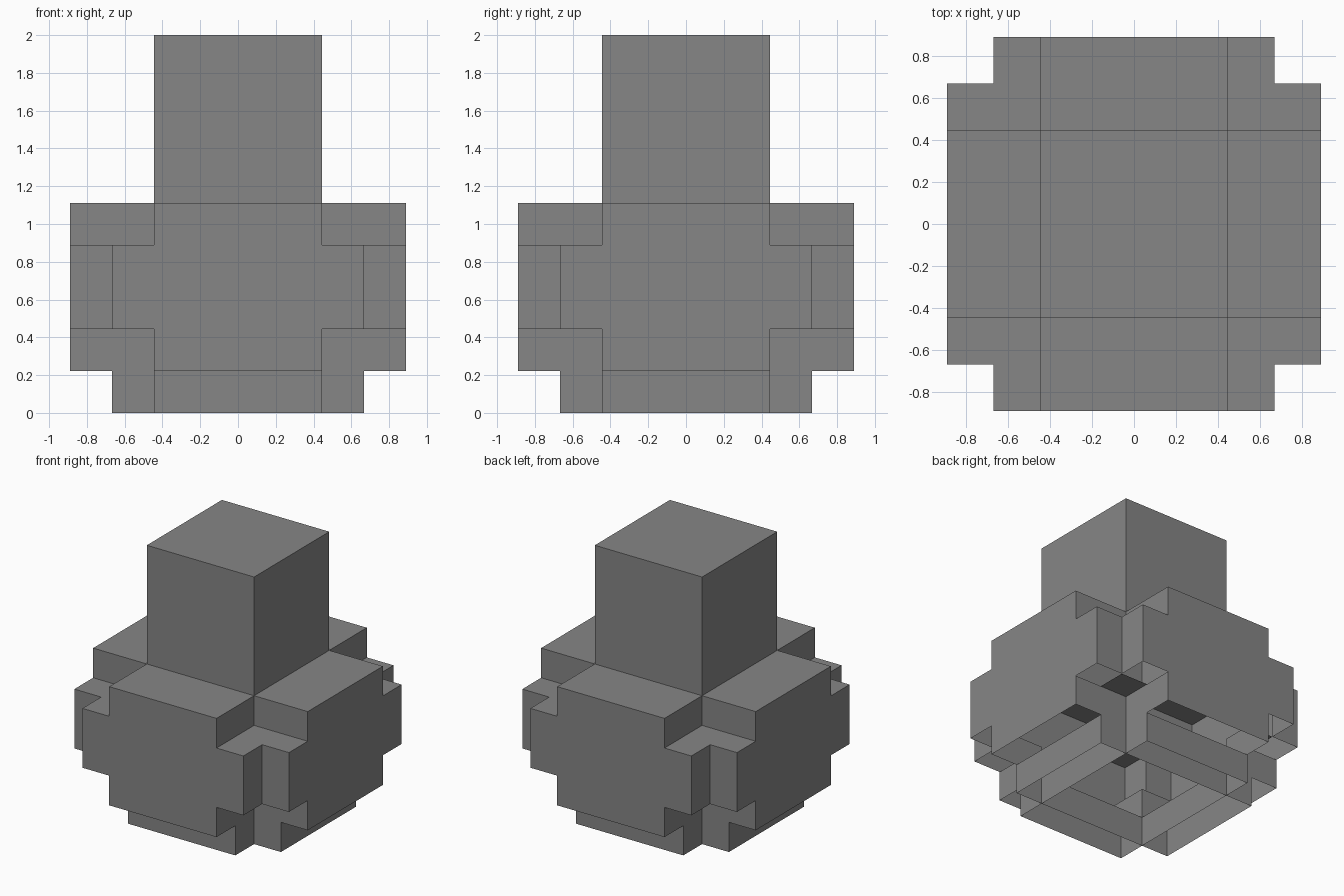
import bpy
import bmesh

cube = bpy.data.objects.get("Cube")
if cube:
    bpy.data.objects.remove(cube, do_unlink=True)

U = 2 / 9  # one block

grey = bpy.data.materials.new("stone grey")
grey.use_nodes = True
colour = (0.24, 0.24, 0.24, 1)
grey.diffuse_color = colour
grey.node_tree.nodes["Principled BSDF"].inputs["Base Color"].default_value = colour


def cross(a, b):
    """Outline of two crossing bars, half length a and half width b."""
    quarter = [(a, -b), (a, b), (b, b)]
    points = []
    for _ in range(4):
        points += quarter
        quarter = [(-y, x) for x, y in quarter]
    return points


def square(a):
    return [(a, -a), (a, a), (-a, a), (-a, -a)]


def make(name, build):
    bm = bmesh.new()
    build(bm)
    bmesh.ops.remove_doubles(bm, verts=bm.verts, dist=0.0001)
    mesh = bpy.data.meshes.new(name)
    bm.to_mesh(mesh)
    bm.free()
    mesh.materials.append(grey)
    obj = bpy.data.objects.new(name, mesh)
    bpy.context.collection.objects.link(obj)
    return obj


def face(bm, points):
    bm.faces.new([bm.verts.new((x * U, y * U, z * U)) for x, y, z in points])


def walls(bm, outline, low, high):
    for (x, y), (p, q) in zip(outline, outline[1:] + outline[:1]):
        face(bm, [(x, y, low), (p, q, low), (p, q, high), (x, y, high)])


def sheet(bm, x0, x1, y0, y1, z, up=True):
    """Four copies of a flat rectangle, turned about the middle."""
    corners = [(x0, y0), (x1, y0), (x1, y1), (x0, y1)]
    for _ in range(4):
        order = corners if up else corners[::-1]
        face(bm, [(x, y, z) for x, y in order])
        corners = [(-y, x) for x, y in corners]


# Open foot with its inner ring
def foot(bm):
    walls(bm, cross(3, 2), 0, 1)
    walls(bm, square(2)[::-1], 0, 1)


# Hollow stepped body, open underneath
def body(bm):
    walls(bm, cross(4, 2), 1, 2)
    walls(bm, cross(4, 3), 2, 4)
    walls(bm, cross(4, 2), 4, 5)
    sheet(bm, 2, 3, 2, 3, 2, up=False)
    # corner ledges
    sheet(bm, 2, 4, 2, 3, 4)
    sheet(bm, 2, 3, 3, 4, 4)
    # shoulders
    sheet(bm, 2, 4, -2, 2, 5)


# Tall square neck with a closed top
def neck(bm):
    walls(bm, square(2), 5, 9)
    face(bm, [(x, y, 9) for x, y in square(2)])


make("foot", foot)
make("body", body)
make("neck", neck)
